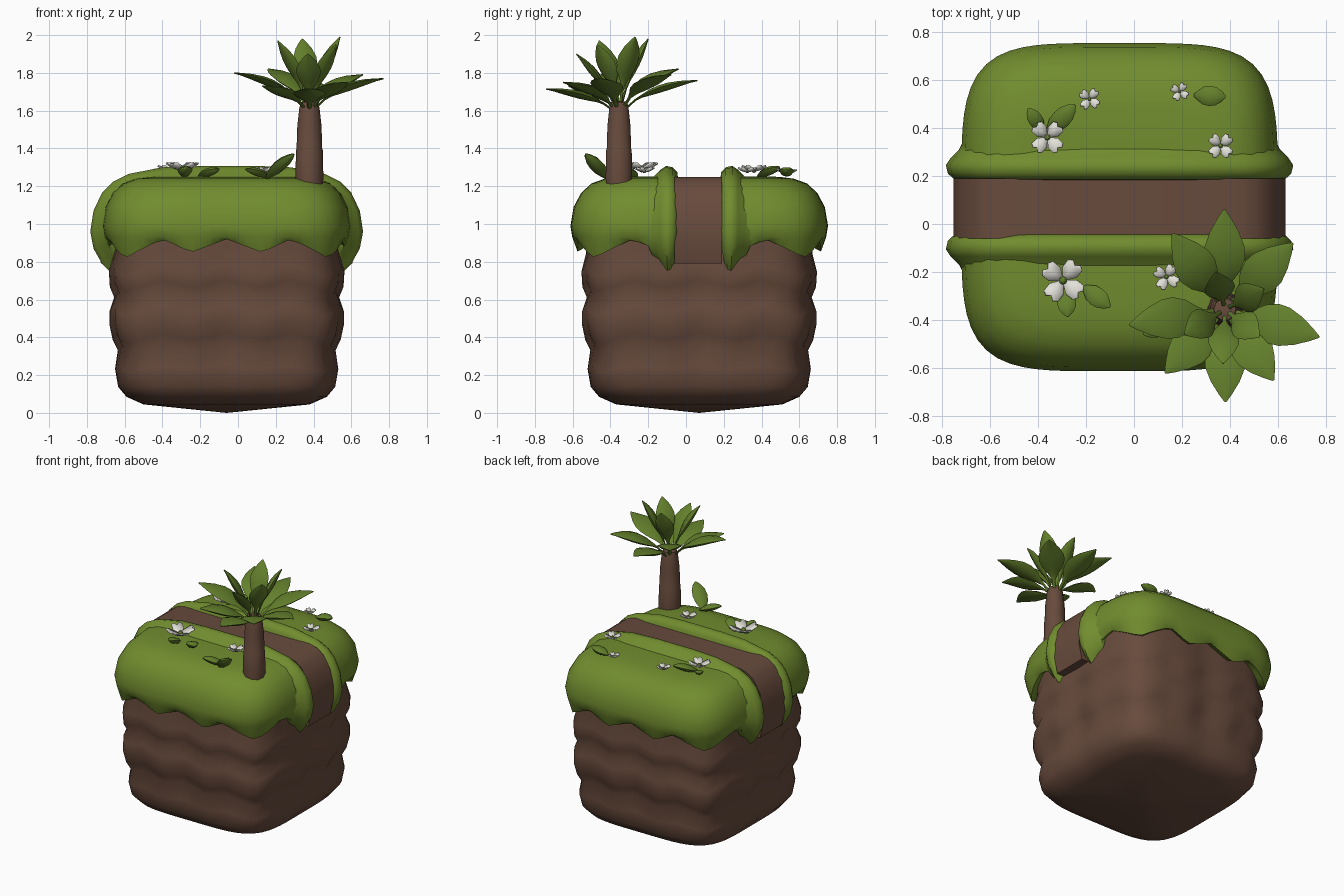
import bpy, bmesh, math
from mathutils import Vector

if "Cube" in bpy.data.objects:
    bpy.data.objects.remove(bpy.data.objects["Cube"])

CX, CY = -0.06, 0.07


def material(name, rgb):
    m = bpy.data.materials.new(name)
    m.diffuse_color = (*rgb, 1)
    m.use_nodes = True
    m.node_tree.nodes["Principled BSDF"].inputs["Base Color"].default_value = m.diffuse_color
    return m


GRASS = material("grass green", (0.165, 0.265, 0.028))
LEAF = material("leaf green", (0.125, 0.215, 0.025))
DIRT = material("dirt brown", (0.138, 0.070, 0.046))
WHITE = material("petal white", (0.76, 0.75, 0.69))


def build(name, verts, faces, mat, angle=40):
    me = bpy.data.meshes.new(name)
    me.from_pydata([tuple(v) for v in verts], [], faces)
    bm = bmesh.new()
    bm.from_mesh(me)
    bmesh.ops.remove_doubles(bm, verts=bm.verts, dist=0.0005)
    bmesh.ops.recalc_face_normals(bm, faces=bm.faces)
    bm.to_mesh(me)
    bm.free()
    ob = bpy.data.objects.new(name, me)
    bpy.context.collection.objects.link(ob)
    me.materials.append(mat)
    bpy.ops.object.select_all(action='DESELECT')
    ob.select_set(True)
    bpy.context.view_layer.objects.active = ob
    bpy.ops.object.shade_smooth_by_angle(angle=math.radians(angle))
    return ob


def loft(name, rings, mat, closed=True, caps=True, angle=40):
    n = len(rings[0])
    verts = [v for r in rings for v in r]
    faces = []
    for i in range(len(rings) - 1):
        for j in range(n if closed else n - 1):
            k = (j + 1) % n
            faces.append((i * n + j, i * n + k, (i + 1) * n + k, (i + 1) * n + j))
    if caps:
        faces += [tuple(range(n)), tuple(range(len(verts) - n, len(verts)))]
    return build(name, verts, faces, mat, angle)


def lerp_table(x, table):
    for (a, va), (b, vb) in zip(table, table[1:]):
        if x <= b:
            return va + (vb - va) * (x - a) / (b - a)
    return table[-1][1]


def squircle(deg, n=4.5):
    c, s = math.cos(math.radians(deg)), math.sin(math.radians(deg))
    r = (abs(c) ** n + abs(s) ** n) ** (-1 / n)
    return c * r, s * r


def zigzag(deg):
    # 0 at the points of the hem, 1 at its notches
    a = deg % 90
    return lerp_table(min(a, 90 - a), [(0, 1), (17, .3), (29, 1), (45, 0)])


# Dirt block: stacked bulging layers with wavy seams
levels = [(0.001, 0, 0), (.44, .045, 0), (.53, .085, 0), (.575, .14, .2), (.592, .24, .6),
          (.578, .345, 1), (.605, .40, 1), (.622, .48, 1), (.622, .55, 1), (.597, .625, 1),
          (.62, .68, 1), (.625, .76, 1), (.60, .86, 1), (.61, .94, .5), (.55, 1.12, 0),
          (.4, 1.2, 0), (.001, 1.2, 0)]
rings = []
for h, z, w in levels:
    ring = []
    for d in range(0, 360, 5):
        x, y = squircle(d)
        k = h - .018 * w * (1 - zigzag(d + 45))
        ring.append((CX + x * k, CY + y * k, z + w * .06 * (zigzag(d) - .6)))
    rings.append(ring)
loft("dirt_block", rings, DIRT, caps=False, angle=60)

# Dirt path strip running over the top and down both sides
half = [(.58, .79), (.665, .79), (.69, .90), (.69, 1.0), (.665, 1.11), (.61, 1.2), (.56, 1.235), (.5, 1.25)]
outline = half + [(-x, z) for x, z in reversed(half)]
loft("dirt_path", [[(CX + x, y, z) for x, z in outline] for y in (-.06, .19)], DIRT, angle=35)

# Grass caps with zigzag hem, front and back of the path
cap = [(.57, None, .04), (.645, None, 0), (.672, .93, 0), (.682, .99, 0), (.665, 1.09, 0), (.625, 1.165, 0),
       (.57, 1.215, 0), (.50, 1.24, 0), (.42, 1.25, 0), (.25, 1.252, 0), (0, 1.252, 0)]
# Raised grass lips along both edges of the path
arc = [(.60, .73), (.66, .79), (.705, .87), (.722, .96), (.705, 1.07), (.66, 1.165),
       (.60, 1.225), (.52, 1.265), (.34, 1.30), (.15, 1.308)]
arc = arc + [(-x, z) for x, z in reversed(arc)]
section = [(.11, -.11), (.115, -.035), (.14, -.008), (.175, 0), (.205, -.02), (.24, -.055), (.29, -.08), (.29, -.11)]
for side, tag in ((-1, "front"), (1, "back")):
    rings = []
    for h, z, dz in cap:
        ring = []
        for d in range(10, 171, 4):
            x, y = squircle(d)
            hem = .82 + .10 * zigzag(d)
            ring.append((CX + x * h * .965, CY + side * max(y * h, .125), (hem if z is None else z) + dz))
        rings.append(ring)
    loft(tag + "_grass", rings, GRASS, closed=False, caps=False, angle=60)

    rings = []
    for i, (x, z) in enumerate(arc):
        a, b = arc[max(i - 1, 0)], arc[min(i + 1, len(arc) - 1)]
        t = Vector((b[0] - a[0], b[1] - a[1])).normalized()
        nx, nz = t.y, -t.x
        if nx * x + nz * (z - .8) < 0:
            nx, nz = -nx, -nz
        e = min(i, len(arc) - 1 - i)
        s = (.35, .7, .9, 1)[min(e, 3)]
        rings.append([(CX + x + nx * h, CY + side * (.16 + (w - .16) * s), z + nz * h) for w, h in section])
    loft(tag + "_grass_lip", rings, GRASS, angle=50)

# Palm trunk: tapering segments
TX, TY = .378, -.355
trunk = [(.072, 1.20), (.074, 1.25), (.071, 1.39), (.068, 1.40), (.064, 1.52), (.054, 1.61), (.046, 1.645), (.02, 1.65)]
loft("palm_trunk", [[(TX + r * math.cos(k * math.pi / 5), TY + r * math.sin(k * math.pi / 5), z)
                     for k in range(10)] for r, z in trunk], DIRT)


def leaf(name, p0, p1, p2, widths, thick, mat=LEAF):
    # tapered blade lofted along a curve
    p0, p1, p2 = Vector(p0), Vector(p1), Vector(p2)
    wmax = max(w for _, w in widths)
    rings = []
    for t, w in widths:
        c = p0 * (1 - t) ** 2 + p1 * 2 * t * (1 - t) + p2 * t * t
        d = ((p1 - p0) * (1 - t) + (p2 - p1) * t).normalized()
        s = d.cross(Vector((0, 0, 1))).normalized()
        u = s.cross(d)
        h = max(thick * w / wmax, min(w, .006))
        rings.append([c + s * w * a + u * h * b for a, b in
                      ((1, .25), (.5, .8), (0, .75), (-.5, .8), (-1, .25), (-.6, -.7), (0, -1), (.6, -.7))])
    loft(name, rings, mat, angle=50)


# Palm fronds: eight outer, five upright inner
outer = [(.375, .06, 1.76), (.66, -.08, 1.79), (.77, -.47, 1.77), (.58, -.65, 1.75),
         (.38, -.74, 1.715), (.13, -.62, 1.73), (-.02, -.42, 1.80), (.16, -.04, 1.82)]
inner = [(.54, -.27, 1.99), (.21, -.46, 1.97), (.37, -.58, 1.90), (.34, -.20, 1.98), (.52, -.47, 1.95)]
blade = [(0, .012), (.3, .012), (.4, .035), (.5, .066), (.62, .085), (.72, .083), (.84, .06), (.94, .028), (1, .004)]
for i, tip in enumerate(outer + inner):
    up = i >= len(outer)
    f = .35 if up else .28
    p1 = (TX + (tip[0] - TX) * f, TY + (tip[1] - TY) * f, 1.58 + (tip[2] - 1.58) * (.6 if up else .8))
    k = .75 if up else 1
    leaf("palm_frond_%d" % (i + 1), (TX, TY, 1.58), p1, tip, [(t, w * k) for t, w in blade], .022)

# Small plump ground leaves: base, tip, half width
plump = [((-.36, .38, 1.25), (-.245, .495, 1.30), .04), ((-.38, .39, 1.25), (-.44, .48, 1.29), .03),
         ((-.21, -.26, 1.25), (-.10, -.345, 1.29), .04), ((-.285, -.27, 1.25), (-.275, -.385, 1.30), .04),
         ((.25, .535, 1.26), (.38, .53, 1.285), .042), ((.15, -.42, 1.24), (.295, -.53, 1.37), .05),
         ((.17, -.40, 1.25), (.04, -.46, 1.29), .038)]
for i, (a, b, w) in enumerate(plump):
    mid = (Vector(a) + Vector(b)) / 2 + Vector((0, 0, .01))
    leaf("ground_leaf_%d" % (i + 1), a, mid, b,
         [(t, w * f) for t, f in ((0, .15), (.12, .5), (.3, .88), (.5, 1), (.7, .9), (.88, .55), (1, .12))], w * .6)

# White four-petal flowers with green centres: x, y, radius
petal = [(.08, -.1, .05), (.08, .1, .05), (.5, -.42, .2), (.5, 0, .1), (.5, .42, .2),
         (.92, -.42, .42), (.9, 0, .33), (.92, .42, .42), (1.06, -.2, .45), (1.06, .2, .45)]
petal_faces = [(0, 2, 3), (0, 3, 1), (1, 3, 4), (2, 5, 6, 3), (3, 6, 7, 4), (5, 8, 6), (6, 9, 7)]
flowers = [(-.36, .36, .068), (-.185, .52, .043), (.19, .55, .036), (.36, .325, .052),
           (-.295, -.235, .088), (.135, -.22, .052)]
for i, (fx, fy, r) in enumerate(flowers):
    verts, faces = [], []
    z0 = 1.262 + r * .25
    for q in range(4):
        a = math.radians(45 + 90 * q + 7 * (i % 3))
        c, s = math.cos(a), math.sin(a)
        faces += [tuple(v + len(verts) for v in f) for f in petal_faces]
        verts += [(fx + r * (x * c - y * s), fy + r * (x * s + y * c), z0 + r * z) for x, y, z in petal]
    ob = build("flower_%d" % (i + 1), verts, faces, WHITE)
    mod = ob.modifiers.new("thickness", 'SOLIDIFY')
    mod.thickness, mod.offset = .008, 0
    bpy.ops.mesh.primitive_uv_sphere_add(segments=8, ring_count=6, radius=r * .2, location=(fx, fy, z0 + r * .08))
    eye = bpy.context.object
    eye.name = "flower_centre_%d" % (i + 1)
    eye.data.materials.append(LEAF)
